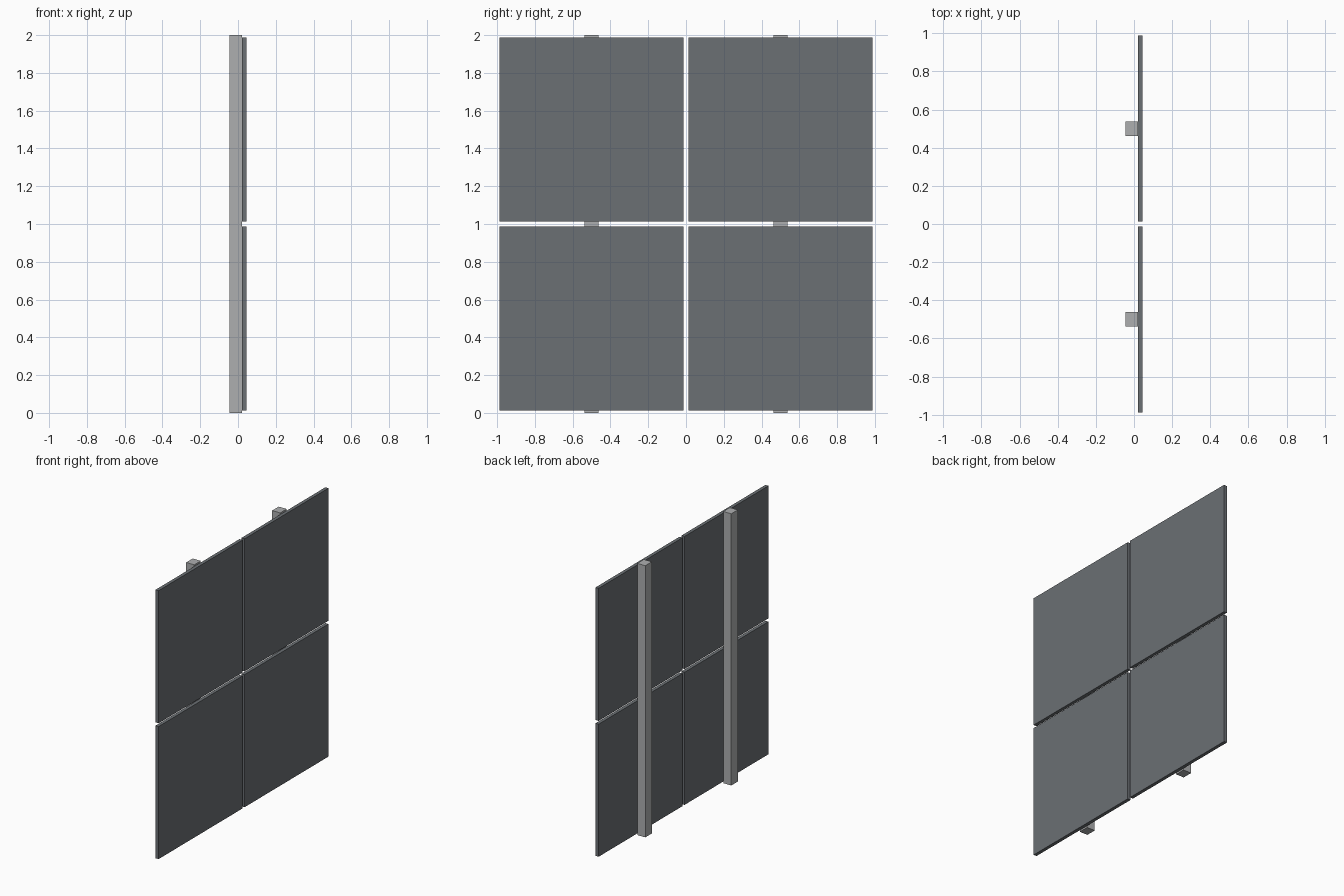
import bpy

cube = bpy.data.objects.get("Cube")
if cube:
    bpy.data.objects.remove(cube, do_unlink=True)


def make_material(name, rgb):
    mat = bpy.data.materials.new(name)
    mat.use_nodes = True
    color = (*rgb, 1.0)
    mat.diffuse_color = color
    mat.node_tree.nodes["Principled BSDF"].inputs["Base Color"].default_value = color
    return mat


def box(name, low, high, mat):
    center = [(a + b) / 2 for a, b in zip(low, high)]
    bpy.ops.mesh.primitive_cube_add(size=1, location=center)
    obj = bpy.context.object
    obj.name = name
    obj.scale = [b - a for a, b in zip(low, high)]
    bpy.ops.object.transform_apply(location=False, rotation=False, scale=True)
    obj.data.materials.append(mat)
    return obj


panel_gray = make_material("slate gray", (0.147, 0.160, 0.174))
post_gray = make_material("light gray", (0.42, 0.43, 0.435))

BACK, JOINT, FACE = -0.045, 0.02, 0.045   # x of post back, panel back, panel face
GAP = 0.012                               # half of the seam between panels
POST = 0.038                              # half width of a post

for side, y in (("right", -0.5), ("left", 0.5)):
    # Full-height support post behind each column
    box(f"{side}_post", (BACK, y - POST, 0), (JOINT, y + POST, 2), post_gray)
    # Two square cladding panels per column
    for level, z in (("lower", 0.5), ("upper", 1.5)):
        half = 0.5 - GAP
        box(f"{level}_{side}_panel", (JOINT, y - half, z - half),
            (FACE, y + half, z + half), panel_gray)
